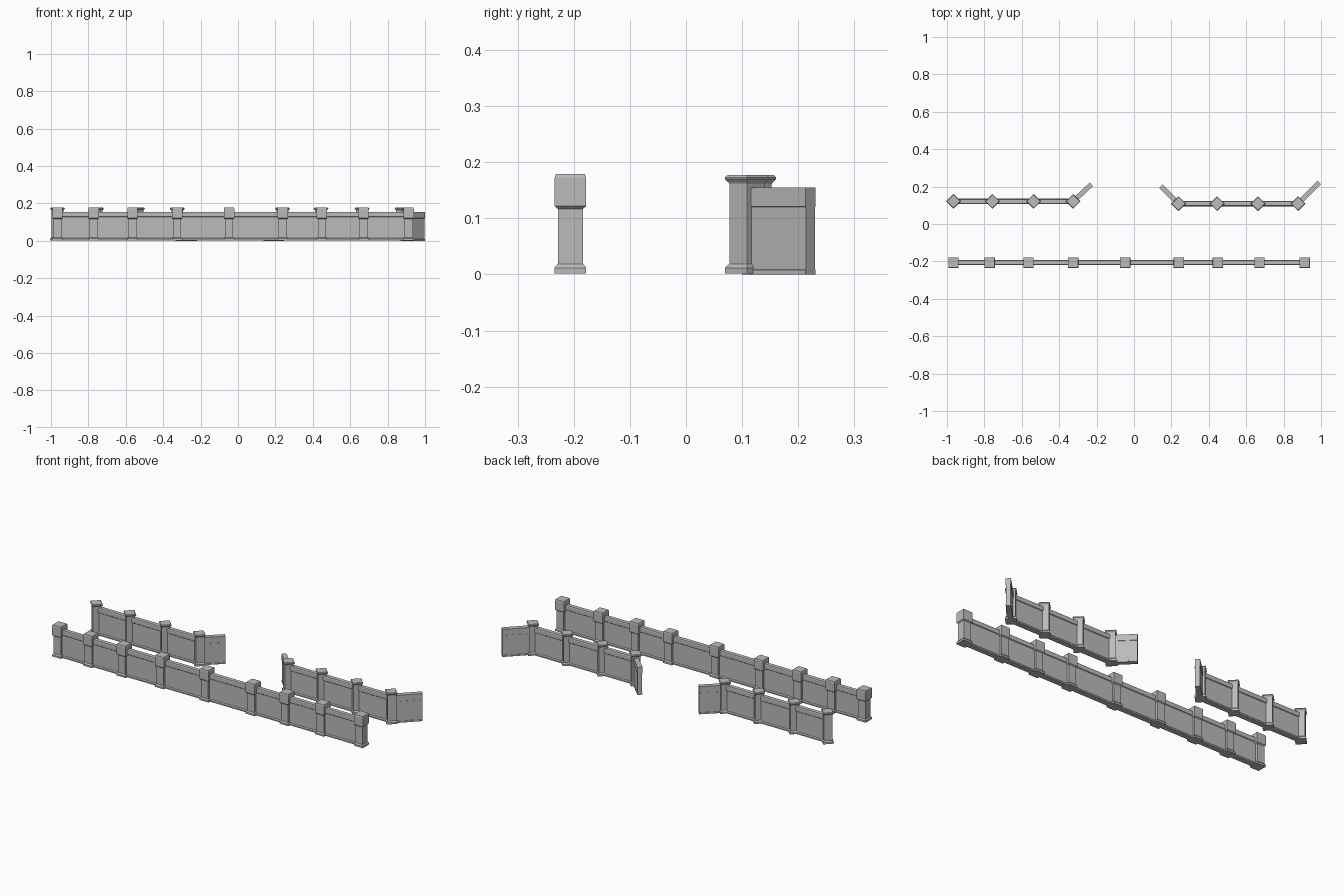
import bpy, bmesh
from math import radians
from mathutils import Vector, Matrix

cube = bpy.data.objects.get("Cube")
if cube:
    bpy.data.objects.remove(cube, do_unlink=True)

stone = bpy.data.materials.new("grey stone")
stone.use_nodes = True
GREY = (0.5, 0.5, 0.5, 1)
stone.diffuse_color = GREY
stone.node_tree.nodes["Principled BSDF"].inputs["Base Color"].default_value = GREY


def loft(name, rings):
    """Skin matching closed rings and cap both ends."""
    bm = bmesh.new()
    loops = [[bm.verts.new(p) for p in ring] for ring in rings]
    n = len(loops[0])
    for a, b in zip(loops, loops[1:]):
        for i in range(n):
            j = (i + 1) % n
            bm.faces.new((a[i], a[j], b[j], b[i]))
    bm.faces.new(loops[0][::-1])
    bm.faces.new(loops[-1])
    bmesh.ops.recalc_face_normals(bm, faces=bm.faces)
    mesh = bpy.data.meshes.new(name)
    bm.to_mesh(mesh)
    bm.free()
    mesh.materials.append(stone)
    obj = bpy.data.objects.new(name, mesh)
    bpy.context.collection.objects.link(obj)
    return obj


# Profiles as (half width, height)
FOOT = [(.028, .002), (.028, .012), (.0225, .019)]
TALL_CAP = FOOT + [(.0225, .117), (.028, .122), (.028, .173), (.026, .179)]
SLIM_CAP = FOOT + [(.0225, .161), (.0235, .164), (.028, .17), (.028, .173), (.025, .177)]
WALL = [(.0145, .002), (.0145, .009), (.01, .014), (.01, .127), (.013, .13),
        (.013, .151), (.011, .155)]
WING = [(.013, 0), (.013, .008), (.0115, .009), (.0115, .12), (.013, .121), (.013, .155)]


def post(name, x, y, profile, turn):
    """Square post with a moulded foot and cap."""
    rot = Matrix.Rotation(radians(turn), 3, 'Z')
    corners = [(-1, -1), (1, -1), (1, 1), (-1, 1)]
    rings = [[rot @ Vector((cx * h, cy * h, z)) for cx, cy in corners] for h, z in profile]
    loft(name, rings).location = (x, y, 0)


def wall(name, start, end, profile):
    """Mirrored wall section swept between two plan points."""
    a, b = Vector((*start, 0)), Vector((*end, 0))
    side = (b - a).normalized().cross(Vector((0, 0, 1)))
    section = [(h, z) for h, z in profile] + [(-h, z) for h, z in reversed(profile)]
    loft(name, [[p + side * h + Vector((0, 0, z)) for h, z in section] for p in (a, b)])


def row(name, xs, y, profile, turn):
    """Line of posts joined by wall panels."""
    for i, x in enumerate(xs, 1):
        post(f"{name}_post_{i}", x, y, profile, turn)
    for i, (a, b) in enumerate(zip(xs, xs[1:]), 1):
        wall(f"{name}_wall_{i}", (a, y), (b, y), WALL)


row("front", [-.965, -.772, -.564, -.326, -.048, .24, .449, .671, .912], -.206, TALL_CAP, 0)
row("back_right", [-.965, -.757, -.537, -.325], .121, SLIM_CAP, 45)
row("back_left", [.238, .444, .663, .877], .109, SLIM_CAP, 45)

# Angled end walls
wall("back_right_wing", (-.325, .121), (-.228, .212), WING)
wall("back_left_inner_wing", (.238, .109), (.145, .202), WING)
wall("back_left_outer_wing", (.877, .109), (.99, .222), WING)
